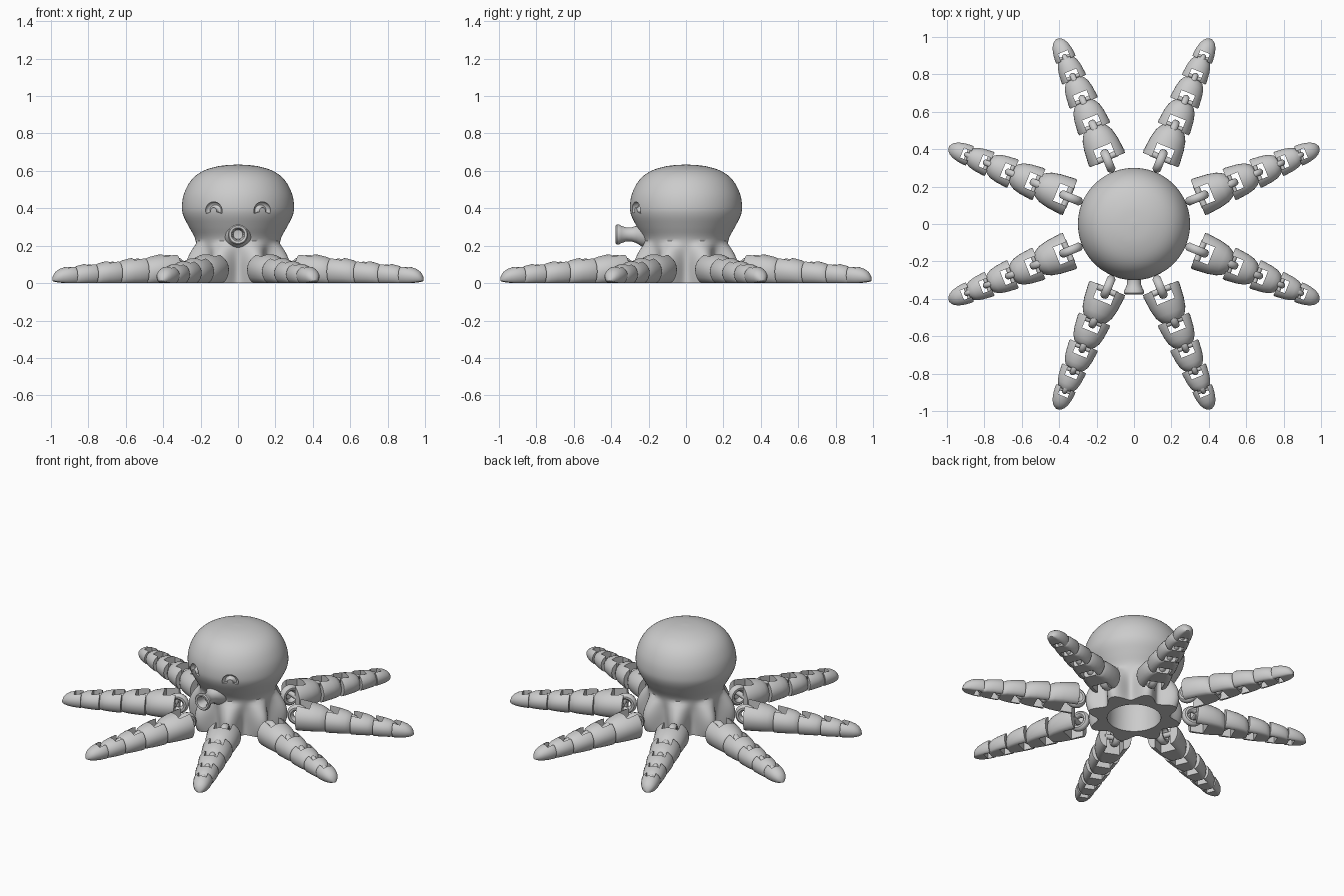
import bpy, bmesh
from math import sin, cos, pi, radians, atan2
from mathutils import Vector, Matrix

if "Cube" in bpy.data.objects:
    bpy.data.objects.remove(bpy.data.objects["Cube"])


def finish(bm, name, angle=40):
    bmesh.ops.remove_doubles(bm, verts=bm.verts, dist=1e-5)
    bmesh.ops.recalc_face_normals(bm, faces=bm.faces)
    me = bpy.data.meshes.new(name)
    bm.to_mesh(me)
    bm.free()
    me.shade_smooth()
    me.set_sharp_from_angle(angle=radians(angle))
    return add(name, me)


def add(name, me):
    ob = bpy.data.objects.new(name, me)
    bpy.context.collection.objects.link(ob)
    return ob


def loft(bm, rings, closed_profile=True, caps=True):
    vs = [[bm.verts.new(p) for p in r] for r in rings]
    n = len(vs[0])
    for a, b in zip(vs, vs[1:]):
        for i in range(n):
            j = (i + 1) % n
            bm.faces.new((a[i], a[j], b[j], b[i]))
    if caps:
        bm.faces.new(vs[0])
        bm.faces.new(vs[-1])


def lathe(name, pts, n, bulge=lambda r, z, t: 0):
    bm = bmesh.new()
    rings = []
    for r, z in pts:
        ring = []
        for i in range(n):
            t = 2 * pi * i / n
            q = r + bulge(r, z, t)
            ring.append((q * cos(t), q * sin(t), z))
        rings.append(ring)
    loft(bm, rings, caps=False)
    return finish(bm, name)


def smooth_path(p, steps=4):
    out = []
    for i in range(len(p) - 1):
        a, b, c, d = (Vector(p[max(0, min(len(p) - 1, i + k))]) for k in (-1, 0, 1, 2))
        for s in range(steps):
            t = s / steps
            out.append(tuple(0.5 * (2 * b + (c - a) * t + (2 * a - 5 * b + 4 * c - d) * t * t
                                    + (3 * b - a - 3 * c + d) * t ** 3)))
    return out + [tuple(p[-1])]


def cut(ob, cutters, angle=40):
    for c in cutters:
        m = ob.modifiers.new("cut", 'BOOLEAN')
        m.object, m.operation, m.solver = c, 'DIFFERENCE', 'EXACT'
    dg = bpy.context.evaluated_depsgraph_get()
    me = bpy.data.meshes.new_from_object(ob.evaluated_get(dg))
    ob.modifiers.clear()
    ob.data = me
    me.shade_smooth()
    me.set_sharp_from_angle(angle=radians(angle))
    for c in cutters:
        bpy.data.objects.remove(c)


# Head and body: one lathed skin with eight shoulder lobes and a hollow underside
outer = smooth_path([(.215, 0), (.215, .06), (.218, .12), (.222, .18), (.23, .24), (.262, .30),
                     (.292, .36), (.30, .41), (.288, .48), (.25, .55), (.19, .598),
                     (.10, .626), (0, .634)])
cavity = [(0, .32), (.06, .31), (.11, .28), (.145, .22), (.155, .12), (.16, 0)]


def shoulder(r, z, t):
    if r < .2:
        return 0
    return .085 * max(0, 1 - ((z - .07) / .15) ** 2) * (.5 - .5 * cos(8 * t))


body = lathe("head_and_body", cavity + outer, 128, shoulder)

# Smiling eye grooves cut into the face
eyes = []
for s in (-1, 1):
    c = Vector((.13 * s, -.267, .385))
    face = Matrix.Rotation(atan2(.13 * s, .267), 3, 'Z')
    rings = []
    for i in range(17):
        a = radians(-15 + 210 * i / 16)
        d = Vector((cos(a), 0, sin(a)))
        rings.append([c + face @ (d * (.034 + .016 * cos(2 * pi * k / 12))
                                  + Vector((0, .022 * sin(2 * pi * k / 12), 0)))
                      for k in range(12)])
    bm = bmesh.new()
    loft(bm, rings)
    e = finish(bm, "eye_cutter")
    e.hide_render = True
    eyes.append(e)
cut(body, eyes)

# Funnel mouth
mouth = lathe("mouth_funnel", [(.085, .19), (.062, .24), (.046, .265), (.038, .29), (.037, .32),
                               (.046, .345), (.054, .36), (.054, .37), (.048, .376), (.036, .374),
                               (.029, .36), (.025, .31), (0, .305)], 40)
mouth.rotation_euler.x = pi / 2
mouth.location.z = .26

# Arm parts: segment with notch, chain link, and pin, built along +x
starts = [.37, .55, .70, .835, .95]
ends = [.56, .705, .84, .96, 1.072]
widths = [.21, .185, .165, .14, .115]
BODY = [(0, .96), (.08, 1), (.5, .97), (.75, .89), (.92, .72), (1, .52)]
TIP = [(0, .96), (.1, 1), (.4, .96), (.65, .85), (.83, .66), (.94, .42), (1, .12)]


def segment_parts(i):
    a, b, w = starts[i], ends[i], widths[i]
    tip = i == 4
    h0 = .165 - .12 * (a - .37)
    rings = []
    for f, s in (TIP if tip else BODY):
        x = a + (b - a) * f
        h = (.165 - .12 * (x - .37)) * (s if tip else .5 + .5 * s)
        half = w * s * (1 - .12 * f) / 2
        lift = .012 * f ** 3 if tip else 0
        ring = []
        for k in range(28):
            t = 2 * pi * k / 28
            z = h * (.45 + (.55 if sin(t) > 0 else .62) * sin(t))
            ring.append((x, half * cos(t), max(0, z) + lift))
        rings.append(ring)
    bm = bmesh.new()
    # keep the flat sole as a single clean strip
    loft(bm, rings)
    seg = finish(bm, f"arm_segment_{i + 1}")

    bm = bmesh.new()
    depth = .47 * h0
    bmesh.ops.create_cube(bm, size=1, matrix=Matrix.Translation((a + depth / 2 - .01, 0, .1))
                          @ Matrix.Diagonal((depth + .02, w * .48, .5, 1)))
    notch = finish(bm, "notch_cutter")
    notch.hide_render = True
    cut(seg, [notch])

    bm = bmesh.new()
    R, r = .28 * h0, .12 * h0
    rings = [[((R + r * cos(2 * pi * k / 10)) * cos(2 * pi * j / 24) + a - .005,
               r * 1.2 * sin(2 * pi * k / 10),
               (R + r * cos(2 * pi * k / 10)) * sin(2 * pi * j / 24) + .45 * h0)
              for k in range(10)] for j in range(25)]
    loft(bm, rings, caps=False)
    link = finish(bm, f"arm_link_{i + 1}")

    bm = bmesh.new()
    bmesh.ops.create_cone(bm, cap_ends=True, segments=16, radius1=.1 * h0, radius2=.1 * h0,
                          depth=w * .6, matrix=Matrix.Translation((a + .014, 0, .45 * h0))
                          @ Matrix.Rotation(pi / 2, 4, 'X'))
    pin = finish(bm, f"arm_pin_{i + 1}")
    return [seg, link, pin]


# Eight arms around the body
parts = [p for i in range(5) for p in segment_parts(i)]
for k in range(8):
    for p in parts:
        ob = p if k == 0 else add(p.name, p.data)
        ob.rotation_euler.z = radians(22.5 + 45 * k)
